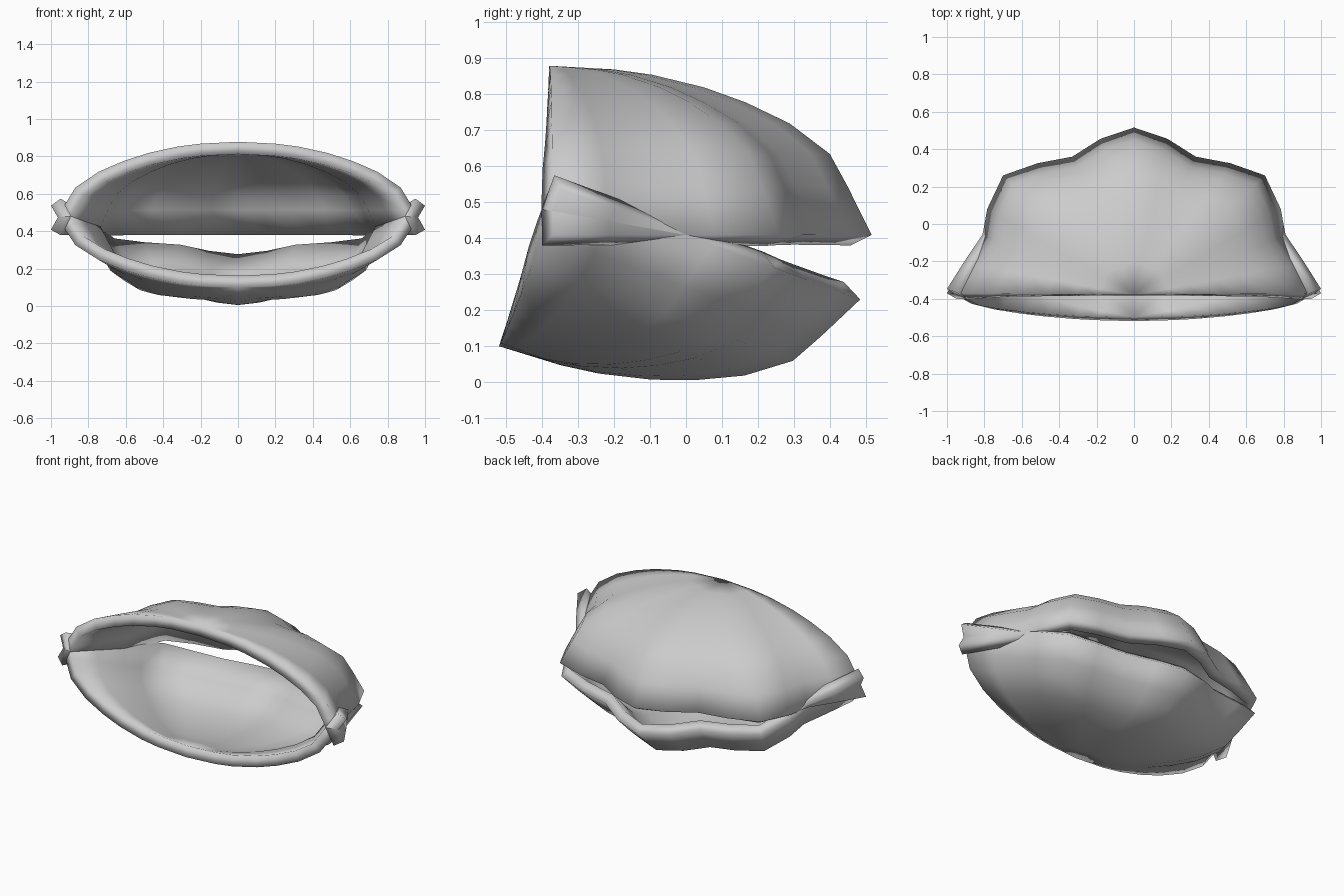
import bpy, bmesh, math
from mathutils import Matrix

if "Cube" in bpy.data.objects:
    bpy.data.objects.remove(bpy.data.objects["Cube"])

grey = bpy.data.materials.new("light_grey")
grey.diffuse_color = (0.6, 0.6, 0.6, 1)
grey.use_nodes = True
grey.node_tree.nodes["Principled BSDF"].inputs["Base Color"].default_value = grey.diffuse_color

FRONT = -0.38     # plane of the open front rim
HINGE = 0.408     # height of the hinge axis
WALL = 0.066

# right half of the wavy base outline (x, y), front corner to back centre
HALF = [(1.0, -0.37), (0.905, -0.21), (0.81, -0.06), (0.785, 0.08), (0.70, 0.26),
        (0.515, 0.325), (0.33, 0.36), (0.18, 0.455), (0.0, 0.516)]
OUTLINE = HALF + [(-x, y) for x, y in HALF[-2::-1]]

# dome rows: (height above hinge, outline scale)
ROWS = [(0, 1), (0.135, 0.925), (0.225, 0.87), (0.31, 0.745), (0.368, 0.61),
        (0.41, 0.48), (0.445, 0.32), (0.46, 0.2), (0.47, 0)]


def shell(name, lower):
    """Quarter-dome shell, open at the front; the lower one is mirrored and swung open."""
    bm = bmesh.new()
    grid = [[bm.verts.new((x * s, FRONT + (y - FRONT) * s, h)) for x, y in OUTLINE]
            for h, s in ROWS]
    for a, b in zip(grid, grid[1:]):
        for j in range(len(OUTLINE) - 1):
            bm.faces.new((a[j], a[j + 1], b[j + 1], b[j]))
    bmesh.ops.remove_doubles(bm, verts=bm.verts[:], dist=0.0005)
    if lower:
        bmesh.ops.transform(bm, verts=bm.verts[:], matrix=Matrix.Rotation(math.radians(-20.3), 4, 'X')
                            @ Matrix.Scale(-1, 4, (0, 0, 1)))
        bmesh.ops.reverse_faces(bm, faces=bm.faces[:])
    bmesh.ops.translate(bm, verts=bm.verts[:], vec=(0, 0, HINGE))
    for f in bm.faces:
        f.smooth = True
    me = bpy.data.meshes.new(name)
    bm.to_mesh(me)
    bm.free()
    me.materials.append(grey)
    ob = bpy.data.objects.new(name, me)
    bpy.context.collection.objects.link(ob)
    # wall thickness grows inwards
    mod = ob.modifiers.new("wall", 'SOLIDIFY')
    mod.thickness = WALL
    mod.offset = -1
    return ob


shell("upper_shell", False)
shell("lower_shell", True)
